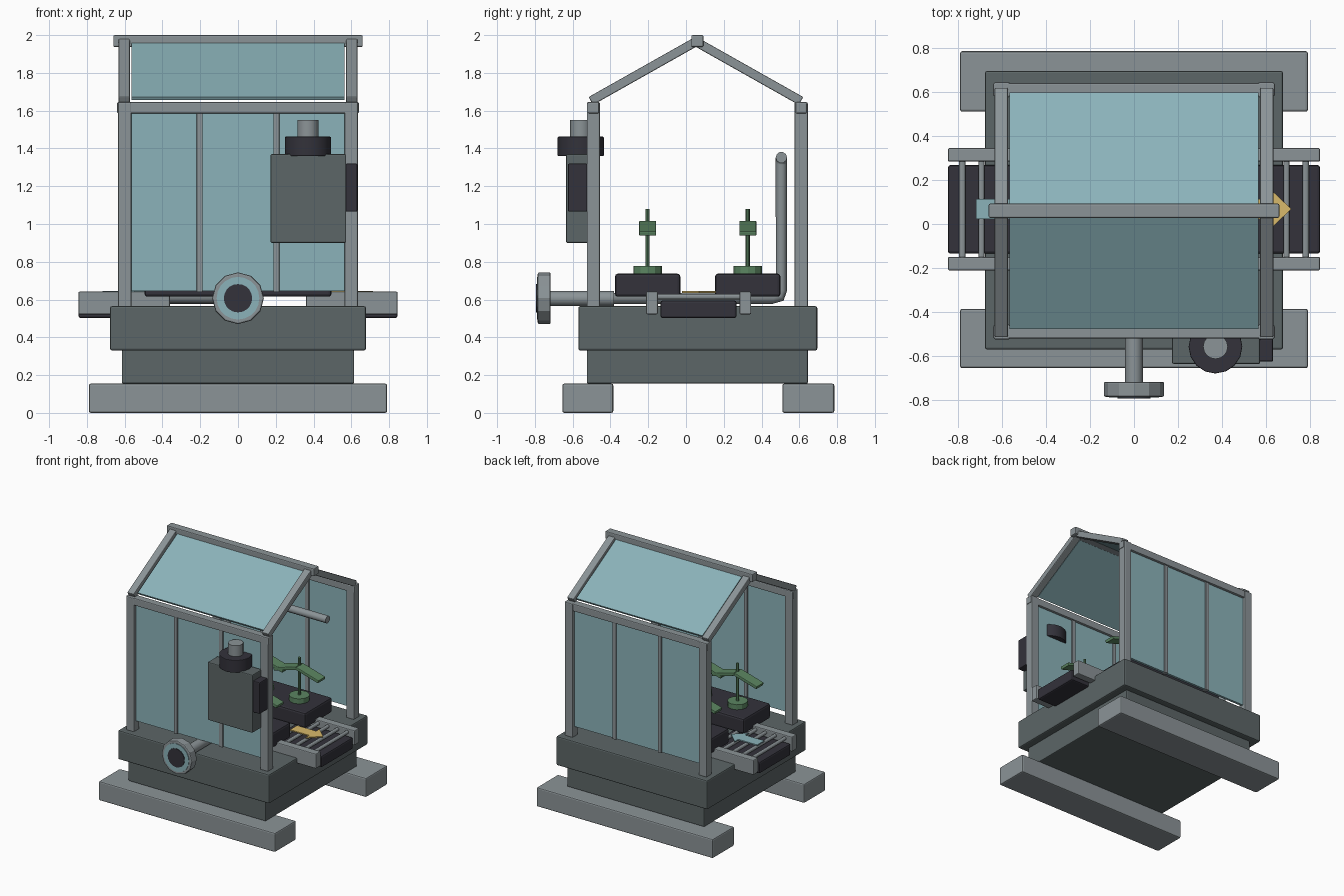
import bpy, bmesh
from math import radians, atan2, hypot, pi
from mathutils import Vector, Matrix

if "Cube" in bpy.data.objects:
    bpy.data.objects.remove(bpy.data.objects["Cube"], do_unlink=True)


def material(name, rgb):
    m = bpy.data.materials.new(name)
    m.use_nodes = True
    m.diffuse_color = (*rgb, 1)
    m.node_tree.nodes["Principled BSDF"].inputs["Base Color"].default_value = (*rgb, 1)
    return m


STEEL = material("steel_grey", (0.26, 0.295, 0.31))
BASE = material("dark_grey_green", (0.107, 0.133, 0.135))
GLASS = material("pale_teal", (0.26, 0.45, 0.49))
DARK = material("charcoal", (0.033, 0.032, 0.043))
GREEN = material("leaf_green", (0.105, 0.235, 0.12))
GOLD = material("gold", (0.69, 0.49, 0.147))


def finish(name, bm, mat, bevel=0.0):
    me = bpy.data.meshes.new(name)
    bm.to_mesh(me)
    bm.free()
    me.materials.append(mat)
    ob = bpy.data.objects.new(name, me)
    bpy.context.collection.objects.link(ob)
    if bevel:
        mod = ob.modifiers.new("edge", "BEVEL")
        mod.width = bevel
        mod.segments = 2
    return ob


def box(name, x, y, z, mat, bevel=0.007, tilt=None):
    """Box between ranges, optionally turned about its centre by (angle, axis)."""
    bm = bmesh.new()
    bmesh.ops.create_cube(bm, size=1)
    bm.transform(Matrix.Diagonal((x[1] - x[0], y[1] - y[0], z[1] - z[0], 1)))
    ob = finish(name, bm, mat, bevel)
    ob.location = [(a + b) / 2 for a, b in (x, y, z)]
    if tilt:
        ob.rotation_euler = Matrix.Rotation(tilt[0], 3, tilt[1]).to_euler()
    return ob


def rod(name, a, b, r, mat, sides=16, bevel=0.0):
    """Cylinder from point a to point b."""
    a, b = Vector(a), Vector(b)
    bm = bmesh.new()
    bmesh.ops.create_cone(bm, cap_ends=True, segments=sides, radius1=r, radius2=r, depth=(b - a).length)
    for f in bm.faces:
        f.smooth = sides > 12 and len(f.verts) == 4
    for e in bm.edges:
        e.smooth = all(f.smooth for f in e.link_faces)
    ob = finish(name, bm, mat, bevel)
    ob.location = (a + b) / 2
    ob.rotation_euler = (b - a).to_track_quat("Z", "Y").to_euler()
    return ob


def arrow(name, tail, mat):
    """Thin arrow plate pointing to +x."""
    bm = bmesh.new()
    neck, tip, y0 = tail + 0.17, tail + 0.265, 0.068
    pts = [(tail, -0.045), (neck, -0.045), (neck, -0.09), (tip, 0), (neck, 0.09), (neck, 0.045), (tail, 0.045)]
    face = bm.faces.new([bm.verts.new((px, y0 + py, 0.636)) for px, py in pts])
    top = bmesh.ops.extrude_face_region(bm, geom=[face])["geom"]
    bmesh.ops.translate(bm, vec=(0, 0, 0.009), verts=[v for v in top if isinstance(v, bmesh.types.BMVert)])
    bmesh.ops.recalc_face_normals(bm, faces=bm.faces)
    finish(name, bm, mat)


# Skids and stepped base
box("front_skid", (-0.79, 0.79), (-0.655, -0.385), (0, 0.155), STEEL, 0.01)
box("back_skid", (-0.79, 0.79), (0.51, 0.785), (0, 0.155), STEEL, 0.01)
box("lower_base", (-0.615, 0.615), (-0.525, 0.645), (0.155, 0.335), BASE)
box("upper_base", (-0.677, 0.677), (-0.57, 0.695), (0.33, 0.565), BASE, 0.01)

# Glazed walls with posts, rails and mullions
for side, y in (("front", -0.49), ("back", 0.61)):
    box(side + "_rail", (-0.64, 0.64), (y - 0.03, y + 0.03), (1.585, 1.645), STEEL)
    box(side + "_glass", (-0.565, 0.565), (y - 0.01, y + 0.01), (0.645, 1.59), GLASS, 0)
    for x in (-0.6, 0.6):
        box(side + "_post", (x - 0.035, x + 0.035), (y - 0.035, y + 0.035), (0.56, 1.645), STEEL)
    for x in (-0.203, 0.203):
        box(side + "_mullion", (x - 0.016, x + 0.016), (y - 0.02, y + 0.02), (0.64, 1.59), STEEL, 0.003)

# Pitched roof
RIDGE_Y, RIDGE_Z, EAVE_Z = 0.06, 1.965, 1.655
box("ridge_beam", (-0.66, 0.66), (RIDGE_Y - 0.032, RIDGE_Y + 0.032), (1.937, 2.0), STEEL)
for side, eave in (("front", -0.49), ("back", 0.61)):
    run, rise = RIDGE_Y - eave, RIDGE_Z - EAVE_Z
    half = hypot(run, rise) / 2
    angle = atan2(rise, abs(run)) * (1 if run > 0 else -1)
    cy, cz = (RIDGE_Y + eave) / 2, (RIDGE_Z + EAVE_Z) / 2
    for x in (-0.603, 0.603):
        box(side + "_rafter", (x - 0.03, x + 0.03), (cy - half - 0.015, cy + half),
            (cz - 0.024, cz + 0.024), STEEL, 0.006, (angle, "X"))
    box(side + "_roof_glass", (-0.565, 0.565), (cy - half + 0.02, cy + half - 0.02),
        (cz - 0.009, cz + 0.009), GLASS, 0, (angle, "X"))

# Growing trays, each with three plants
for y in (-0.203, 0.327):
    box("tray", (-0.495, 0.495), (y - 0.173, y + 0.173), (0.615, 0.737), DARK, 0.015)
    for x in (-0.32, 0, 0.32):
        rod("plant_base", (x, y, 0.73), (x, y, 0.778), 0.076, GREEN, 12)
        rod("plant_stem", (x, y, 0.73), (x, y, 1.08), 0.011, GREEN, 8)
        for s in (-1, 1):
            cx = x + s * 0.1
            box("leaf", (cx - 0.105, cx + 0.105), (y - 0.045, y + 0.045), (0.965, 0.99), GREEN, 0.005,
                (s * radians(16), "Y"))

# Roller conveyors at both open ends
for s in (-1, 1):
    span = sorted((s * 0.36, s * 0.845))
    box("conveyor_bed", span, (-0.135, 0.268), (0.502, 0.595), DARK, 0.012)
    for y in (-0.18, 0.314):
        box("conveyor_rail", span, (y - 0.031, y + 0.031), (0.522, 0.642), STEEL)
    for i in range(5):
        x = s * (0.78 - i * 0.087)
        rod("roller", (x, -0.15, 0.615), (x, 0.285, 0.615), 0.014, STEEL, 12)
arrow("outlet_arrow", 0.45, GOLD)
arrow("inlet_arrow", -0.717, GLASS)

# Control box with vent on the front
box("control_box", (0.172, 0.573), (-0.635, -0.51), (0.9, 1.37), BASE)
box("control_side_panel", (0.57, 0.632), (-0.625, -0.523), (1.065, 1.32), DARK)
rod("vent_collar", (0.37, -0.557, 1.36), (0.37, -0.557, 1.462), 0.122, DARK, 16, 0.004)
rod("vent_pipe", (0.37, -0.557, 1.45), (0.37, -0.557, 1.55), 0.056, STEEL, 16)

# Water inlet flange
rod("inlet_flange", (0, -0.785, 0.607), (0, -0.717, 0.607), 0.137, STEEL, 12, 0.008)
rod("flange_ring", (0, -0.789, 0.607), (0, -0.78, 0.607), 0.113, GLASS, 20)
rod("flange_core", (0, -0.793, 0.607), (0, -0.78, 0.607), 0.075, DARK, 20)
rod("inlet_pipe", (0, -0.73, 0.605), (0, -0.38, 0.605), 0.04, STEEL, 16)

# Watering pipe rising behind the trays and running along the back
curve = bpy.data.curves.new("water_pipe", "CURVE")
curve.dimensions = "3D"
curve.bevel_depth = 0.03
curve.bevel_resolution = 3
curve.use_fill_caps = True
path = [(0, -0.4, 0.605), (-0.43, 0.45, 0.605), (-0.45, 0.495, 0.615), (-0.45, 0.505, 0.65),
        (-0.45, 0.505, 1.32), (-0.44, 0.505, 1.345), (-0.41, 0.505, 1.352), (0.45, 0.505, 1.352)]
spline = curve.splines.new("POLY")
spline.points.add(len(path) - 1)
for point, co in zip(spline.points, path):
    point.co = (*co, 1)
curve.materials.append(STEEL)
bpy.context.collection.objects.link(bpy.data.objects.new("water_pipe", curve))
